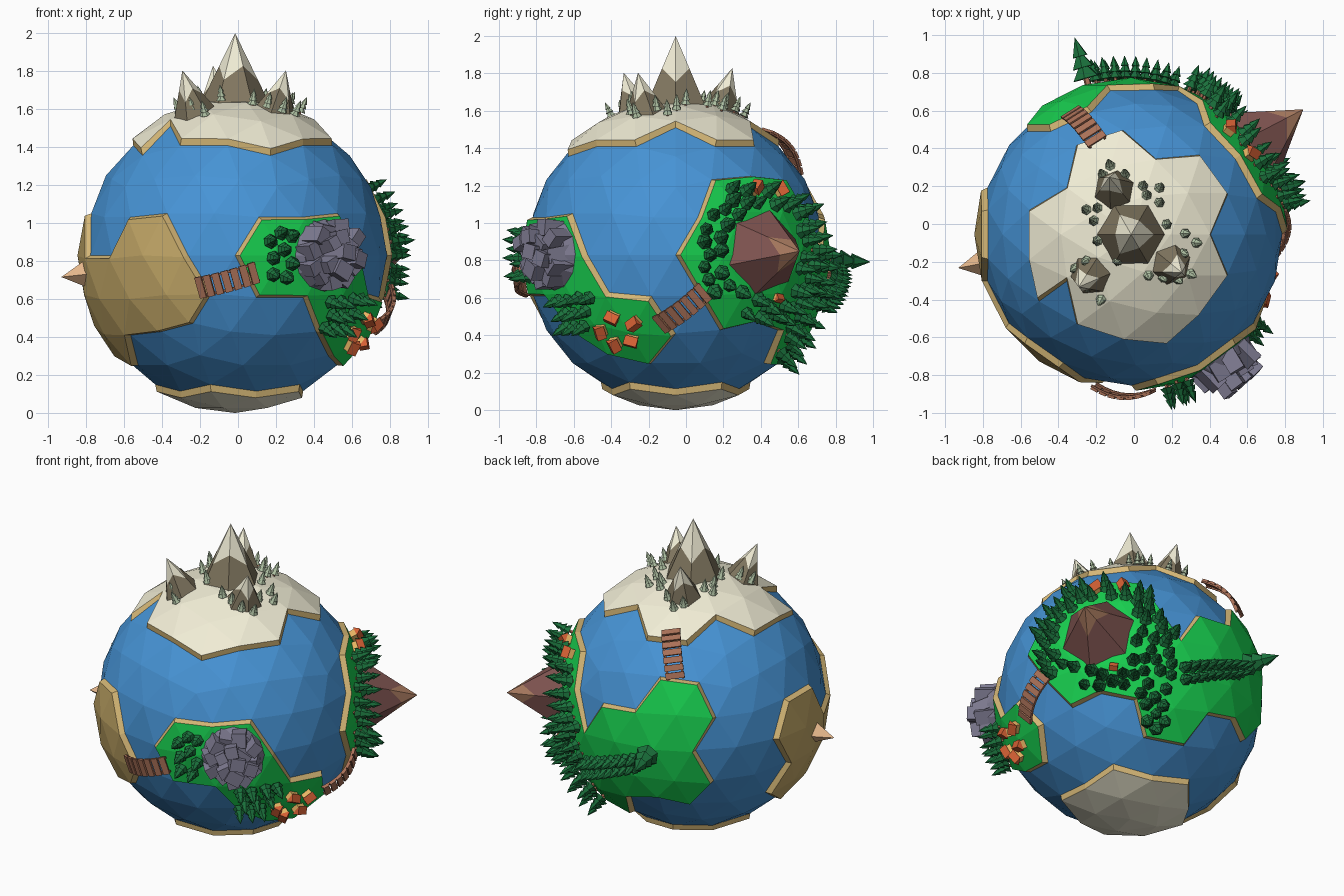
import bpy, bmesh, math, random
from mathutils import Matrix, Vector

if "Cube" in bpy.data.objects:
    bpy.data.objects.remove(bpy.data.objects["Cube"])

random.seed(4)
C = Vector((-0.015, -0.055, 0.83))      # planet centre
SEA, LAND = 0.80, 0.83


def mat(name, r, g, b):
    m = bpy.data.materials.new(name)
    m.diffuse_color = [(c / 255) ** 2.2 for c in (r, g, b)] + [1]
    m.use_nodes = True
    m.node_tree.nodes["Principled BSDF"].inputs["Base Color"].default_value = m.diffuse_color
    return m


OCEAN = mat("ocean", 72, 146, 212)
GRASS = mat("grass", 30, 205, 80)
SAND = mat("beach", 212, 182, 118)
DESERT = mat("desert", 196, 168, 104)
ICE = mat("ice", 240, 236, 212)
STONE = mat("stone", 128, 118, 96)
LEAF = mat("leaf", 32, 112, 62)
FROST = mat("frost_leaf", 172, 190, 160)
WOOD = mat("wood", 168, 112, 88)
LAVA = mat("volcano_rock", 128, 86, 82)
ASH = mat("volcano_top", 168, 122, 96)
ROCK = mat("rock", 126, 123, 145)
WALL = mat("wall", 232, 180, 100)
ROOF = mat("roof", 216, 98, 56)
PEACH = mat("sandstone", 232, 184, 140)


def finish(bm, name, *mats):
    me = bpy.data.meshes.new(name)
    bm.to_mesh(me)
    bm.free()
    for m in mats:
        me.materials.append(m)
    ob = bpy.data.objects.new(name, me)
    bpy.context.collection.objects.link(ob)
    return ob


def direction(lon, lat):
    lo, la = math.radians(lon), math.radians(lat)
    return Vector((math.cos(la) * math.cos(lo), math.cos(la) * math.sin(lo), math.sin(la)))


def frame(lon, lat, rad=0.815, spin=0.0):
    """Local frame standing on the planet, z pointing outwards."""
    n = direction(lon, lat)
    return (Matrix.Translation(C + n * rad) @ n.to_track_quat('Z', 'Y').to_matrix().to_4x4()
            @ Matrix.Rotation(spin, 4, 'Z'))


def paint(verts, idx):
    for f in {f for v in verts for f in v.link_faces}:
        f.material_index = idx


def cone(bm, M, n, r1, r2, z0, z1, idx=0):
    r = bmesh.ops.create_cone(bm, cap_ends=True, segments=n, radius1=r1, radius2=r2, depth=z1 - z0,
                              matrix=M @ Matrix.Translation((0, 0, (z0 + z1) / 2)))
    paint(r['verts'], idx)


def box(bm, M, sx, sy, z0, z1, idx=0):
    r = bmesh.ops.create_cube(bm, size=1, matrix=M @ Matrix.Translation((0, 0, (z0 + z1) / 2))
                              @ Matrix.Diagonal((sx, sy, z1 - z0, 1)))
    paint(r['verts'], idx)


def peak(bm, M, n, r, h, lo, hi):
    """Pointed mountain with a zigzag line between base and cap."""
    def ring(k, f):
        a = 2 * math.pi * k / n
        return bm.verts.new(M @ Vector((r * (1 - f) * math.cos(a), r * (1 - f) * math.sin(a), h * f)))
    base = [ring(k, 0) for k in range(n)]
    mid = [ring(k, (lo, hi)[k % 2]) for k in range(n)]
    tip = bm.verts.new(M @ Vector((0, 0, h)))
    for k in range(n):
        j = (k + 1) % n
        bm.faces.new((base[k], base[j], mid[j], mid[k]))
        bm.faces.new((mid[k], mid[j], tip)).material_index = 1
    bm.faces.new(base[::-1])


def inside(x, y, poly):
    hit = False
    for (x1, y1), (x2, y2) in zip(poly, poly[1:] + poly[:1]):
        if (y1 > y) != (y2 > y) and x < x1 + (y - y1) * (x2 - x1) / (y2 - y1):
            hit = not hit
    return hit


def lonlat(v):
    v = v.normalized()
    return math.degrees(math.atan2(v.y, v.x)) % 360, math.degrees(math.asin(v.z))


# Planet and land plates: faces of the ocean ball picked by outline, then raised
def ball():
    bm = bmesh.new()
    bmesh.ops.create_icosphere(bm, subdivisions=3, radius=SEA, matrix=Matrix.Translation(C))
    return bm


finish(ball(), "ocean", OCEAN)


def land(name, top, test):
    bm = ball()
    out = [f for f in bm.faces if not test(f.calc_center_median() - C)]
    bmesh.ops.delete(bm, geom=out, context='FACES')
    rim = bmesh.ops.inset_region(bm, faces=bm.faces[:], thickness=0.018, depth=LAND - SEA,
                                 use_boundary=True, use_even_offset=True)
    for f in rim['faces']:
        f.material_index = 1
    finish(bm, name, top, SAND)


FOREST = [(17.6, 30.5), (36, 31.7), (54.4, 30.5), (62.5, 13.5), (72, 0), (81.5, 13.5), (98, 16), (108, 31.7),
          (126, 30.5), (134.5, 13.5), (126, 0), (134, -16), (126, -30.5), (108, -26.6), (90, -30.5),
          (86, -46.5), (58, -46.5), (54, -30.5), (36, -26.6), (18.4, -30.5), (10, -16), (0, 0), (9.5, 13.5)]
VILLAGE = [(278.5, 13.5), (297, 13.5), (314, 16), (324, 0), (333.5, -13.5), (350, -16), (360, -31.7),
           (346, -46.4), (324, -42.5), (306, -30.5), (298, -16), (278, -16), (270, 0)]
DUNES = [(225.5, 13.5), (242, 16), (252, 0), (261.5, -13.5), (252, -26.6), (235, -31), (216, -31.7), (202, -46.5),
         (180, -42.5), (162.4, -30.5), (170.5, -13.5), (162, 0), (171, 16), (189, 16), (198, 0), (216, 0)]
CAP = [(-.68, .16), (-.68, -.19), (-.37, -.58), (.2, -.69), (.62, -.25), (.52, 0), (.62, .26), (.45, .52),
       (.16, .5), (-.06, .68), (-.36, .61), (-.42, .3)]
land("forest_island", GRASS, lambda v: inside(*lonlat(v), FOREST))
land("village_island", GRASS, lambda v: inside(*lonlat(v), VILLAGE))
land("desert_island", DESERT, lambda v: inside(*lonlat(v), DUNES))
land("north_ice", ICE, lambda v: v.z > 0 and inside(v.normalized().x, v.normalized().y, CAP))
land("south_ice", ICE, lambda v: lonlat(v)[1] < -59)

# Snowy mountains at the top
bm = bmesh.new()
peak(bm, Matrix.Translation(C + Vector((0, 0, 0.76))), 6, 0.2, 0.41, 0.4, 0.58)
for lon, lat, tip in ((225, 68, 1.05), (323, 71, 1.03), (111, 72, 1.05)):
    peak(bm, frame(lon, lat, 0.79, lon), 6, 0.12, tip - 0.79, 0.4, 0.62)
finish(bm, "mountains", STONE, ICE)

# Volcano and sandstone spike
bm = bmesh.new()
peak(bm, frame(36, 1, 0.79, 0.3), 6, 0.23, 0.337, 0.5, 0.72)
finish(bm, "volcano", LAVA, ASH)
bm = bmesh.new()
cone(bm, frame(191, -7, 0.80), 4, 0.075, 0, 0, 0.14)
finish(bm, "desert_spike", PEACH)


# Trees
def tree(bm, lon, lat, s=1.0, rad=0.815):
    M = frame(lon, lat, rad, random.random() * 6) @ Matrix.Scale(s, 4)
    cone(bm, M, 5, 0.011, 0.009, 0, 0.035, 1)
    for z0, z1, r in ((0.025, 0.08, 0.042), (0.058, 0.115, 0.034), (0.092, 0.15, 0.024)):
        cone(bm, M, 6, r, 0, z0, z1)


HOUSES = [(327, -29), (334, -23.6), (343, -25.7), (332, -34.5), (340.5, -33), (34, 25), (47, 24.5), (43, -16)]
bm = bmesh.new()
spots, crater = [], direction(36, 1)
for _ in range(6000):
    lon, lat = random.uniform(10, 69), random.uniform(-42, 25)
    d = direction(lon, lat)
    gap = math.degrees(d.angle(crater))
    if gap < 17.5 or (gap > 27 and lon < 54) or (lat < -14 and lon < 28):
        continue
    if not all(inside(lon + a, lat + b, FOREST) for a, b in ((3, 0), (-3, 0), (0, 3), (0, -3))):
        continue
    if any(d.angle(direction(*h)) < 0.075 for h in HOUSES) or any(d.angle(s) < 0.078 for s in spots):
        continue
    spots.append(d)
    tree(bm, lon, lat, random.uniform(0.85, 1.1))
for k in range(9):                       # row on the back ending in a tall tree
    t = k / 8
    tree(bm, 74 + 29 * t, -14 + 10 * t, 0.95)
    tree(bm, 75 + 27 * t, -19 + 11 * t, 0.9)
tree(bm, 106, -2, 1.8)
for lon, lat in ((284, -7), (289, -8), (284, -1), (288, 2), (291, 7), (283, 5), (287, 8), (291, -3),
                 (309, -17), (314, -17), (320, -16), (311, -22), (316, -22), (322, -21), (314, -27), (319, -27),
                 (309, -27), (325, -16)):
    tree(bm, lon, lat, 0.95)
finish(bm, "forest_trees", LEAF, WOOD)

bm = bmesh.new()
for x, y in ((-.13, .32), (-.17, .27), (-.05, .27), (.05, .21), (.14, .20), (.07, .16), (.14, .12), (-.26, .08),
             (-.2, .09), (-.22, .02), (-.2, -.09), (.18, 0), (.28, -.05), (.34, -.1), (.27, -.16), (.08, -.28),
             (.16, -.29), (.24, -.3), (-.32, -.24), (-.26, -.2), (-.24, -.34), (-.18, -.41), (-.09, -.2), (.31, -.27)):
    v = Vector((x - C.x, y - C.y, 0)) / 0.86
    v.z = math.sqrt(1 - v.length_squared)
    tree(bm, *lonlat(v), 0.68)
finish(bm, "snowy_trees", FROST, WOOD)

# Rock stack on a low base
bm = bmesh.new()
M = frame(306, 0, 0.80)
cone(bm, M, 12, 0.19, 0.165, 0, 0.05)
for ring, count, h in ((0, 1, 0.22), (0.075, 6, 0.19), (0.14, 11, 0.13)):
    for k in range(count):
        a = 2 * math.pi * k / count + ring * 9
        B = (M @ Matrix.Translation((ring * math.cos(a), ring * math.sin(a), 0))
             @ Matrix.Rotation(random.uniform(-.2, .2), 4, 'X') @ Matrix.Rotation(random.uniform(-.2, .2), 4, 'Y')
             @ Matrix.Rotation(random.uniform(0, 1.5), 4, 'Z'))
        box(bm, B, random.uniform(.06, .1), random.uniform(.06, .1), 0, h * random.uniform(.75, 1.1))
finish(bm, "rock_stack", ROCK)

# Houses: box walls with a gabled roof
bm = bmesh.new()
for k, (lon, lat) in enumerate(HOUSES):
    M = frame(lon, lat, 0.81, k * 1.1) @ Matrix.Scale(0.7 if k == 7 else 1.0, 4)
    box(bm, M, 0.052, 0.06, 0, 0.05)
    pts = [bm.verts.new(M @ Vector((x, y, z))) for y in (-.036, .036)
           for x, z in ((-.036, .044), (.036, .044), (0, .08))]
    for f in ((0, 1, 2), (5, 4, 3), (0, 3, 4, 1), (1, 4, 5, 2), (2, 5, 3, 0)):
        bm.faces.new([pts[i] for i in f]).material_index = 1
bmesh.ops.recalc_face_normals(bm, faces=bm.faces[:])
finish(bm, "houses", WALL, ROOF)


# Arched plank bridges between the lands
def bridge(name, start, end, planks=7, width=0.115):
    bm = bmesh.new()
    a, b = direction(*start), direction(*end)
    at = lambda t: a.slerp(b, t) * (0.838 + 0.028 * math.sin(math.pi * t))
    step = (a - b).length * 0.86 / planks
    for k in range(planks):
        t = (k + 0.5) / planks
        p = at(t)
        x = (at(t + 0.02) - at(t - 0.02)).normalized()
        y = p.cross(x).normalized()
        M = Matrix.Translation(C + p) @ Matrix((x, y, x.cross(y))).transposed().to_4x4()
        box(bm, M, step * 0.82, width, 0, 0.014)
        for s in (-1, 1):
            box(bm, M @ Matrix.Translation((0, s * width * 0.4, 0)), step * 1.05, 0.012, -0.008, 0.004)
    finish(bm, name, WOOD)


bridge("desert_bridge", (256, -11.8), (278, -6))
bridge("village_bridge", (353, -26.5), (371, -13))
bridge("ice_bridge", (116.5, 31), (110, 52))
